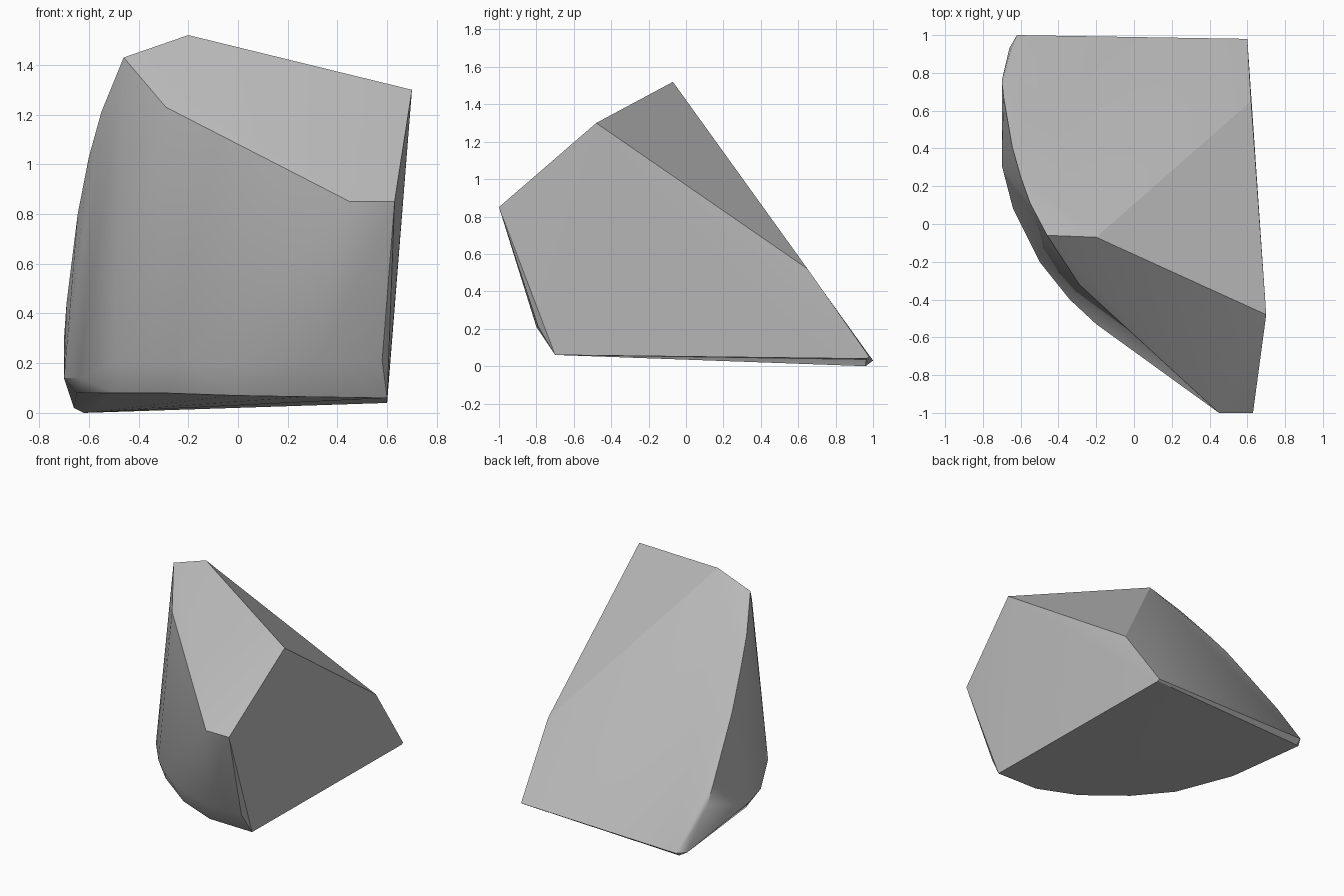
import bpy
import bmesh
import math

default_cube = bpy.data.objects.get("Cube")
if default_cube:
    bpy.data.objects.remove(default_cube, do_unlink=True)


def make_material(name, color):
    material = bpy.data.materials.new(name)
    material.use_nodes = True
    material.diffuse_color = color
    shader = material.node_tree.nodes["Principled BSDF"]
    shader.inputs["Base Color"].default_value = color
    return material


def make_chipped_stone(name, outlines, material):
    """Wrap a convex skin around the outlines and merge its flat facets."""
    bm = bmesh.new()
    for outline in outlines:
        for corner in outline:
            bm.verts.new(corner)
    hull = bmesh.ops.convex_hull(bm, input=bm.verts[:])
    buried = {g for key in ("geom_interior", "geom_unused") for g in hull[key]
              if isinstance(g, bmesh.types.BMVert)}
    bmesh.ops.delete(bm, geom=list(buried), context='VERTS')
    bmesh.ops.dissolve_limit(bm, angle_limit=math.radians(1),
                             verts=bm.verts[:], edges=bm.edges[:])
    bmesh.ops.recalc_face_normals(bm, faces=bm.faces[:])
    mesh = bpy.data.meshes.new(name)
    bm.to_mesh(mesh)
    bm.free()
    mesh.materials.append(material)
    stone = bpy.data.objects.new(name, mesh)
    bpy.context.collection.objects.link(stone)
    return stone


# Sloping facet at the top front
crown = [(-.2, -.07, 1.52), (-.46, -.06, 1.43), (-.29, -.32, 1.23),
         (.45, -1, .85), (.63, -1, .85), (.7, -.48, 1.3)]

# Curved rim where the long back slope meets the rounded wall
back_rim = [(-.55, .11, 1.21), (-.6, .25, 1.03), (-.645, .41, .8),
            (-.69, .67, .44), (-.7, .76, .3), (-.66, .9, .13)]

# Lower corners of the back slope
back_foot = [(-.62, 1, .03), (-.62, .96, 0), (-.66, .93, .02),
             (.6, .98, .05), (.6, .965, .04), (.62, .65, .52)]

# Widest line of the rounded wall, just above the ground
girdle = [(-.7, .31, .14), (-.64, .08, .14), (-.5, -.2, .2), (-.34, -.4, .2),
          (-.2, -.53, .2), (0, -.66, .2), (.32, -.8, .21), (.58, -.79, .21)]

# Edge of the underside
base = [(-.65, .26, .08), (-.49, -.15, .08), (-.295, -.385, .08),
        (-.01, -.59, .07), (.27, -.7, .065), (.6, -.7, .06)]

stone_grey = make_material("stone grey", (.5, .5, .5, 1))
rock = make_chipped_stone("rock_shard",
                          [crown, back_rim, back_foot, girdle, base],
                          stone_grey)

# Smooth the rounded wall, keep the broken edges crisp
bpy.ops.object.select_all(action='DESELECT')
rock.select_set(True)
bpy.context.view_layer.objects.active = rock
bpy.ops.object.shade_smooth_by_angle(angle=math.radians(30))
